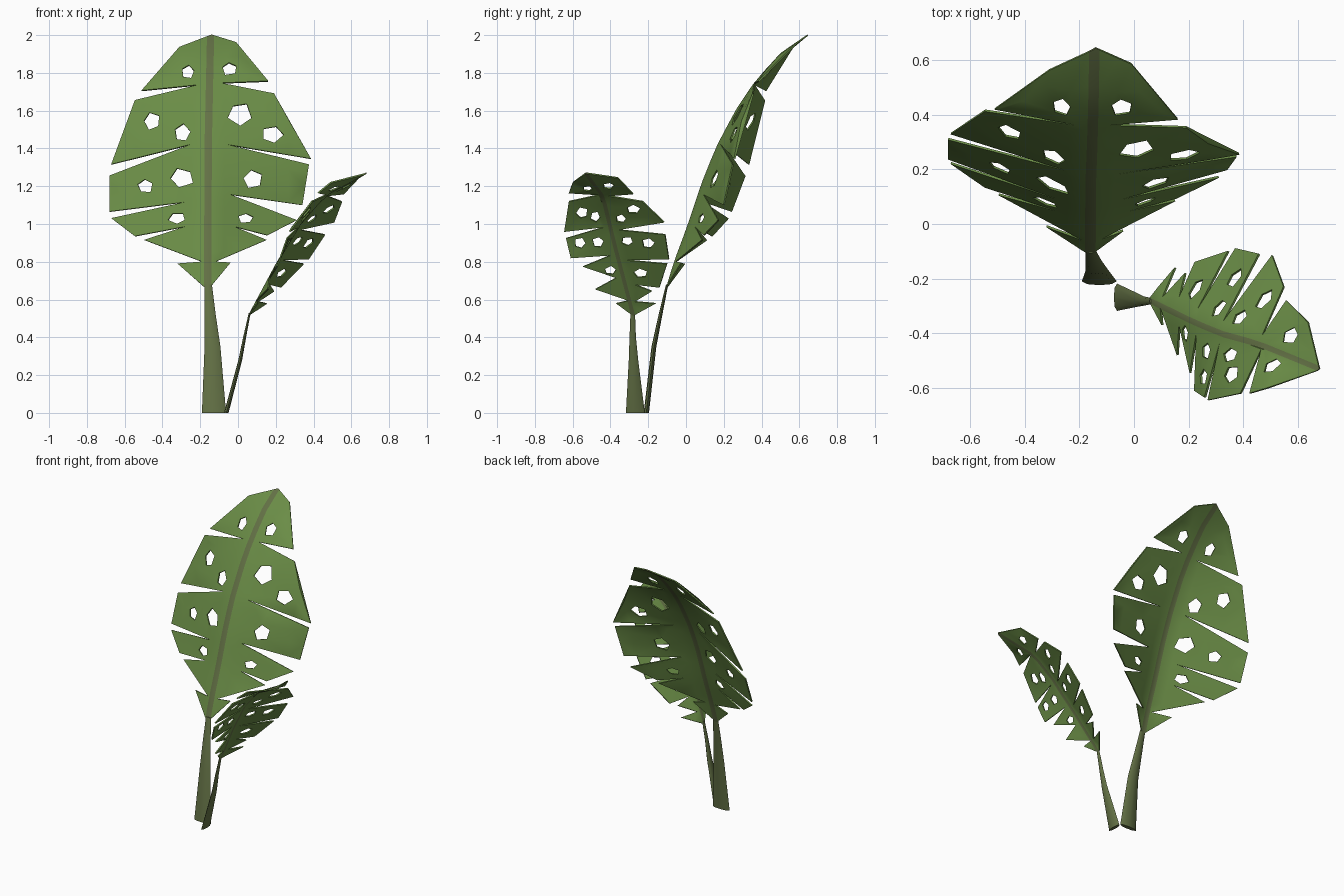
import bpy, bmesh, math, random
from mathutils import Vector
from mathutils.geometry import delaunay_2d_cdt

if "Cube" in bpy.data.objects:
    bpy.data.objects.remove(bpy.data.objects["Cube"])

random.seed(4)


def material(name, rgb):
    m = bpy.data.materials.new(name)
    m.diffuse_color = (*rgb, 1)
    m.use_nodes = True
    m.node_tree.nodes["Principled BSDF"].inputs["Base Color"].default_value = m.diffuse_color
    return m


GREEN = material("leaf green", (0.145, 0.265, 0.062))
OLIVE = material("stem olive", (0.125, 0.165, 0.06))


def interp(table, t):
    if t <= table[0][0]:
        return table[0][1]
    for (a, p), (b, q) in zip(table, table[1:]):
        if t <= b:
            return p + (q - p) * (t - a) / (b - a)
    return table[-1][1]


def inside(p, loops):
    hit = False
    for loop in loops:
        for a, b in zip(loop, loop[1:] + loop[:1]):
            if (a[1] > p[1]) != (b[1] > p[1]):
                if p[0] < a[0] + (b[0] - a[0]) * (p[1] - a[1]) / (b[1] - a[1]):
                    hit = not hit
    return hit


def finish(ob):
    bpy.context.collection.objects.link(ob)
    bpy.context.view_layer.objects.active = ob
    ob.select_set(True)
    for mod in list(ob.modifiers):
        bpy.ops.object.modifier_apply(modifier=mod.name)
    bpy.ops.object.shade_smooth_by_angle(angle=math.radians(40))
    ob.select_set(False)


def hole(cx, cz, rx, rz):
    a0 = random.random() * 6
    return [(cx + rx * math.cos(a0 + i * math.tau / 5) * random.uniform(.9, 1.15),
             cz + rz * math.sin(a0 + i * math.tau / 5) * random.uniform(.9, 1.15))
            for i in range(5)]


def leaf(name, outline, holes, mid_u, mid_f, left, right, rib, step, place):
    """Slit outline with holes, bent over the midrib: u across, z up, f depth."""
    loops = [outline] + [hole(*h) for h in holes]
    pts, edges = [], []
    for loop in loops:
        n = len(pts)
        pts += loop
        edges += [(n + i, n + (i + 1) % len(loop)) for i in range(len(loop))]
    z0, z1 = min(p[1] for p in outline), max(p[1] for p in outline)
    # rib borders
    for side in (-rib, rib):
        n = len(pts)
        zs = [z0 + (z1 - z0) * i / 14 for i in range(15)]
        pts += [(interp(mid_u, z) + side, z) for z in zs]
        edges += [(n + i, n + i + 1) for i in range(14)]
    # filler points carry the bend
    for i in range(40):
        for j in range(-8, 9):
            z = z0 + (i + .5) * step
            d = j * step
            p = (interp(mid_u, z) + d, z)
            if abs(d) > rib and inside(p, loops):
                pts.append(p)
    vs, _, fs, *_ = delaunay_2d_cdt([Vector(p) for p in pts], edges, [], 0, 1e-5)
    bm = bmesh.new()
    bv = []
    for v in vs:
        u, z = v
        d = u - interp(mid_u, z)
        s = interp(right if d > 0 else left, z)
        bv.append(bm.verts.new(place(u, interp(mid_f, z) + s * max(abs(d) - rib, 0), z)))
    for f in fs:
        c = sum((vs[i] for i in f), Vector((0, 0))) / len(f)
        if inside(c, loops):
            face = bm.faces.new([bv[i] for i in f])
            face.material_index = int(abs(c[0] - interp(mid_u, c[1])) < rib)
    loose = [v for v in bm.verts if not v.link_faces]
    bmesh.ops.delete(bm, geom=loose, context='VERTS')
    me = bpy.data.meshes.new(name)
    bm.to_mesh(me)
    bm.free()
    me.materials.append(GREEN)
    me.materials.append(OLIVE)
    ob = bpy.data.objects.new(name, me)
    mod = ob.modifiers.new("thickness", 'SOLIDIFY')
    mod.thickness, mod.offset = 0.008, 0
    finish(ob)


def stem(name, rings, sides=8):
    """Loft of flattened rings: x, y, z, half width x, half width y."""
    bm = bmesh.new()
    loops = [[bm.verts.new((x + rx * math.cos(k * math.tau / sides),
                            y + ry * math.sin(k * math.tau / sides), z))
              for k in range(sides)] for x, y, z, rx, ry in rings]
    for a, b in zip(loops, loops[1:]):
        for k in range(sides):
            m = (k + 1) % sides
            bm.faces.new((a[k], a[m], b[m], b[k]))
    bm.faces.new(loops[0][::-1])
    bm.faces.new(loops[-1])
    me = bpy.data.meshes.new(name)
    bm.to_mesh(me)
    bm.free()
    me.materials.append(OLIVE)
    finish(bpy.data.objects.new(name, me))


# Large leaf, facing the front
large_outline = [
    (-.16, .65), (-.32, .79), (-.19, .80), (-.495, .915), (-.28, .985), (-.545, .935),
    (-.67, 1.03), (-.28, 1.115), (-.68, 1.065), (-.68, 1.255), (-.25, 1.42), (-.67, 1.315),
    (-.545, 1.655), (-.21, 1.735), (-.51, 1.705), (-.31, 1.935), (-.14, 2.0), (-.01, 1.96),
    (.16, 1.755), (-.09, 1.745), (.19, 1.69), (.385, 1.345), (-.06, 1.42), (.375, 1.315),
    (.34, 1.10), (-.04, 1.155), (.31, 1.02), (.155, .94), (-.02, .985), (.15, .915),
    (-.12, .80), (-.04, .795)]
large_holes = [
    (-.265, 1.805, .035, .035), (-.045, 1.82, .04, .035), (-.455, 1.545, .045, .045),
    (-.295, 1.48, .04, .045), (.01, 1.58, .065, .06), (.18, 1.475, .055, .045),
    (-.49, 1.2, .042, .037), (-.295, 1.245, .062, .048), (.08, 1.235, .055, .05),
    (-.32, 1.03, .045, .033), (.04, 1.03, .04, .026)]
leaf("large_leaf", large_outline, large_holes,
     mid_u=[(.65, -.16), (1.4, -.158), (2, -.145)],
     mid_f=[(.65, -.105), (.8, -.06), (1.0, .015), (1.2, .08), (1.4, .16), (1.6, .265),
            (1.75, .365), (1.9, .5), (2, .645)],
     left=[(.65, .38), (1.3, .42), (1.6, .36), (1.72, .24), (2, .05)],
     right=[(.65, .4), (.8, .38), (1.1, .32), (1.34, .23), (1.7, .09), (1.8, .02), (2, 0)],
     rib=.019, step=.085, place=lambda u, f, z: (u, f, z))

# Small leaf, facing right
small_outline = [
    (-.28, .515), (-.37, .58), (-.305, .595), (-.48, .655), (-.37, .715), (-.545, .775),
    (-.4, .835), (-.61, .82), (-.635, .925), (-.43, .985), (-.645, .96), (-.62, 1.12),
    (-.46, 1.155), (-.62, 1.165), (-.60, 1.22), (-.53, 1.27), (-.36, 1.245), (-.28, 1.16),
    (-.41, 1.15), (-.23, 1.12), (-.115, 1.01), (-.36, .97), (-.11, .945), (-.09, .815),
    (-.32, .81), (-.1, .79), (-.14, .665), (-.27, .68), (-.18, .645), (-.27, .59), (-.16, .58)]
small_holes = [
    (-.52, 1.19, .028, .014), (-.41, 1.205, .03, .016), (-.55, 1.06, .03, .03),
    (-.48, 1.04, .024, .026), (-.28, 1.08, .035, .022), (-.345, 1.03, .028, .02),
    (-.56, .9, .028, .03), (-.465, .905, .03, .03), (-.31, .91, .032, .025),
    (-.2, .9, .032, .028), (-.4, .755, .03, .022), (-.24, .74, .035, .024)]
leaf("small_leaf", small_outline, small_holes,
     mid_u=[(.52, -.28), (.9, -.38), (1.15, -.44), (1.27, -.53)],
     mid_f=[(.52, .06), (.8, .21), (1.0, .33), (1.15, .46), (1.27, .68)],
     left=[(.52, .2), (.66, .18), (.825, 0), (.96, -.14), (1.12, -.24), (1.165, -.4),
           (1.22, -1), (1.27, 0)],
     right=[(.52, .45), (.665, .52), (.81, .6), (1.12, .6), (1.165, .5), (1.25, 0)],
     rib=.011, step=.055, place=lambda u, f, z: (f, u, z))

# Flattened stems, broad at the foot
stem("large_stem", [(-.127, -.21, 0, .064, .014), (-.135, -.17, .35, .042, .013),
                    (-.148, -.135, .52, .03, .01), (-.158, -.1, .68, .02, .006)])
stem("small_stem", [(-.062, -.268, 0, .012, .05), (.012, -.278, .28, .01, .025),
                    (.035, -.282, .4, .008, .017), (.062, -.282, .53, .005, .012)])
